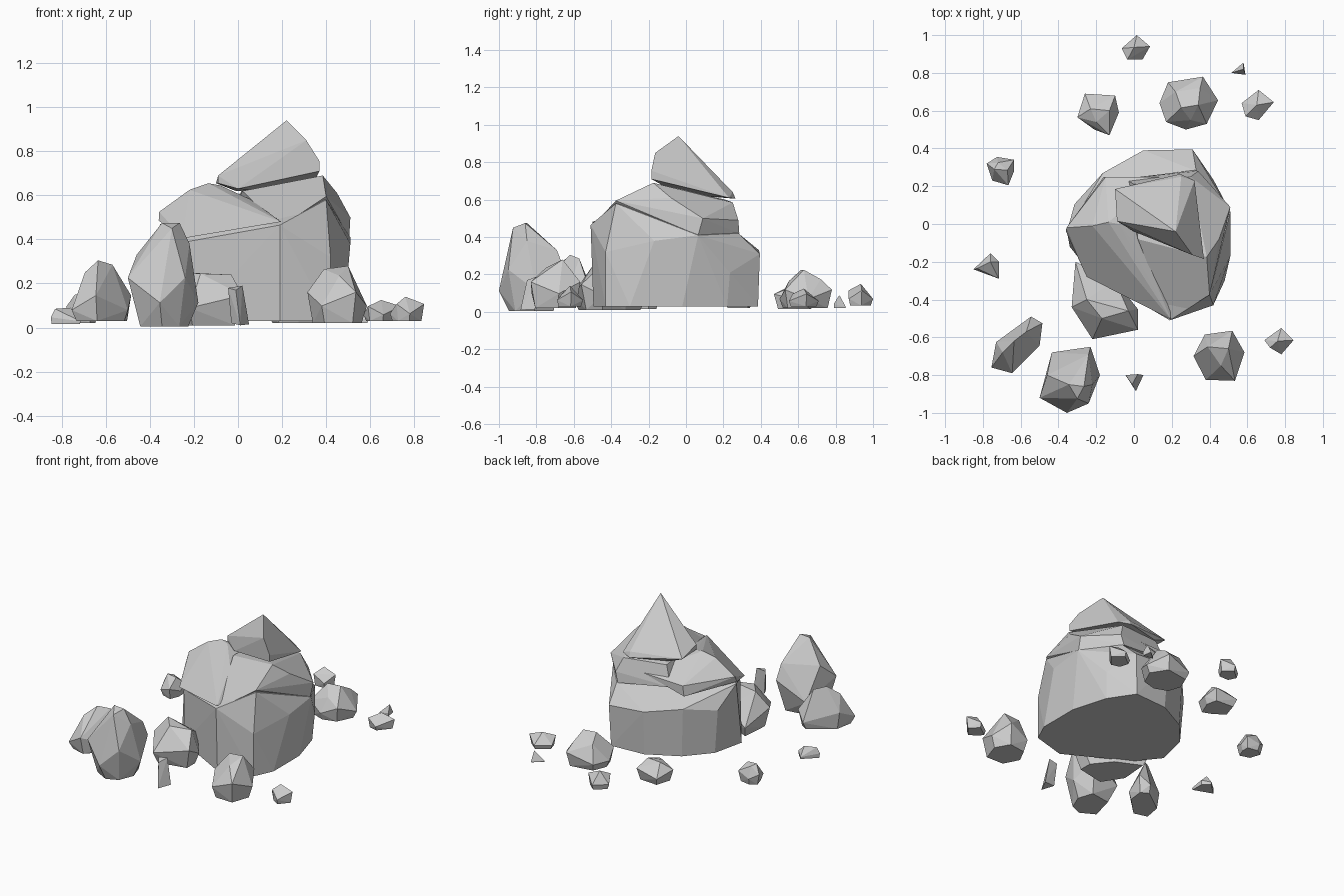
import bpy, bmesh, math


def hull(name, points):
    """Flat-faced stone: convex hull of a few corner points."""
    bm = bmesh.new()
    for p in points:
        bm.verts.new(p)
    res = bmesh.ops.convex_hull(bm, input=bm.verts[:])
    junk = {g for g in res["geom_interior"] + res["geom_unused"]
            if isinstance(g, bmesh.types.BMVert) and g.is_valid}
    bmesh.ops.delete(bm, geom=list(junk), context='VERTS')
    bmesh.ops.dissolve_limit(bm, angle_limit=math.radians(3),
                             verts=bm.verts[:], edges=bm.edges[:])
    bmesh.ops.recalc_face_normals(bm, faces=bm.faces[:])
    me = bpy.data.meshes.new(name)
    bm.to_mesh(me)
    bm.free()
    ob = bpy.data.objects.new(name, me)
    bpy.context.collection.objects.link(ob)
    return ob


def rock(name, outline, z0, z1, tops, base=0.8, belly=0.35, wobble=0.12):
    """Loose rock: plan outline at a wavy belly, smaller base, top corners."""
    cx = sum(p[0] for p in outline) / len(outline)
    cy = sum(p[1] for p in outline) / len(outline)
    h = z1 - z0
    pts = list(tops)
    for i, (x, y) in enumerate(outline):
        pts.append((x, y, z0 + h * (belly + (wobble if i % 2 else -wobble))))
        pts.append((cx + (x - cx) * base, cy + (y - cy) * base, z0))
    return hull(name, pts)


# Main boulder: lower block
foot = [(-.34, -.12), (-.29, .1), (-.15, .26), (.06, .37), (.3, .385), (.41, .22),
        (.48, -.02), (.48, -.3), (.42, -.43), (.19, -.495), (-.22, -.27)]
hull("boulder_base", [(x, y, .03) for x, y in foot] + [
    (-.355, -.04, .47), (-.315, .105, .33), (-.165, .27, .36), (.05, .39, .33),
    (.31, .395, .31), (.42, .235, .21), (.51, .065, .41), (.51, -.17, .38),
    (.40, -.375, .58), (.42, -.43, .32), (.19, -.51, .465), (-.23, -.26, .39),
    (.33, .28, .42)])

# Right shoulder wedge behind the slabs
hull("boulder_shoulder", [
    (.19, -.505, .455), (.40, -.375, .595), (.385, -.175, .69), (.02, -.08, .62),
    (.45, -.08, .61), (.51, .09, .50), (.505, .065, .41), (.34, .28, .49),
    (.32, .285, .42), (.30, .25, .585), (0, .21, .60), (-.05, .24, .47)])

# Left leaning slab
hull("left_slab", [
    (-.36, -.04, .485), (-.358, -.02, .525), (-.25, -.28, .405), (.195, -.505, .48),
    (-.22, -.01, .625), (-.135, .01, .655), (-.08, .0, .645), (.06, -.17, .58),
    (-.15, .25, .51), (-.16, .25, .44), (.15, .25, .52)])

# Peak slab
hull("peak_slab", [
    (.22, -.04, .94), (.31, -.165, .85), (.37, -.185, .755), (.37, -.185, .71),
    (-.09, .015, .69), (-.09, .015, .655), (-.10, .185, .655), (0, -.04, .63),
    (-.01, .19, .62), (.245, .265, .605), (.32, .23, .61), (.25, .25, .64)])

# Large front stones
rock("tall_front_rock", [(-.435, -.68), (-.23, -.65), (-.18, -.80), (-.24, -.95),
     (-.355, -1), (-.5, -.92)], .005, .475,
     [(-.345, -.85, .475), (-.265, -.86, .475), (-.30, -.925, .45),
      (-.46, -.80, .33), (-.24, -.69, .33), (-.22, -.85, .38)], .68)
rock("leaning_rock", [(-.31, -.2), (-.1, -.3), (.02, -.45), (.02, -.56),
     (-.22, -.61), (-.33, -.44)], .01, .25,
     [(-.17, -.5, .245), (-.03, -.46, .24), (-.25, -.4, .25)], .8, .45)
rock("left_front_rock", [(-.545, -.49), (-.485, -.525), (-.5, -.645), (-.645, -.79),
     (-.755, -.76), (-.73, -.625)], .03, .305,
     [(-.635, -.62, .305), (-.57, -.57, .285), (-.695, -.68, .25)], .85, .3)
rock("right_front_rock", [(.375, -.585), (.52, -.565), (.585, -.68), (.535, -.83),
     (.38, -.825), (.315, -.7)], .02, .28,
     [(.39, -.65, .265), (.5, -.66, .28), (.46, -.75, .235)], .82, .42)

# Back stones
rock("large_back_rock", [(.18, .75), (.365, .78), (.445, .655), (.385, .53),
     (.275, .5), (.17, .54), (.135, .64)], .02, .23,
     [(.25, .615, .225), (.34, .63, .225), (.22, .7, .18), (.35, .72, .175),
      (.3, .55, .165)], .85)
rock("flat_back_rock", [(-.26, .69), (-.1, .68), (-.08, .59), (-.13, .47),
     (-.21, .5), (-.3, .565)], .015, .145,
     [(-.23, .61, .145), (-.13, .6, .145), (-.2, .54, .13)], .8, .5)
rock("left_pebble", [(-.725, .355), (-.635, .34), (-.635, .28), (-.665, .205),
     (-.75, .23), (-.78, .32)], .02, .15,
     [(-.74, .29, .15), (-.67, .285, .145), (-.72, .325, .14)], .8, .45)

# Five-sided pebbles, each with a single peak
for name, outline, z0, peak in (
    ("back_pebble", [(.015, 1), (.085, .94), (.045, .87), (-.035, .87),
                     (-.065, .93)], .035, (.0, .935, .15)),
    ("back_right_pebble", [(.66, .71), (.74, .645), (.66, .55), (.59, .57),
                           (.57, .64)], .03, (.65, .63, .125)),
    ("front_right_pebble", [(.78, -.55), (.845, -.615), (.78, -.69), (.72, -.655),
                            (.69, -.615)], .03, (.76, -.62, .14))):
    rock(name, outline, z0, peak[2], [peak], .85, .5, .2)

# Small chips
rock("left_chip", [(-.76, -.155), (-.715, -.2), (-.715, -.29), (-.85, -.24)], .015, .09,
     [(-.76, -.2, .09), (-.83, -.235, .085)], .95, .3)
rock("back_chip", [(.58, .855), (.59, .79), (.515, .8)], .02, .09,
     [(.58, .82, .09)], .95, .2)
hull("front_splinter", [(-.045, -.8, .18), (.02, -.795, .19), (-.01, -.85, .17),
     (-.03, -.81, .02), (.05, -.8, .015), (.01, -.885, .01), (.03, -.8, .12)])
